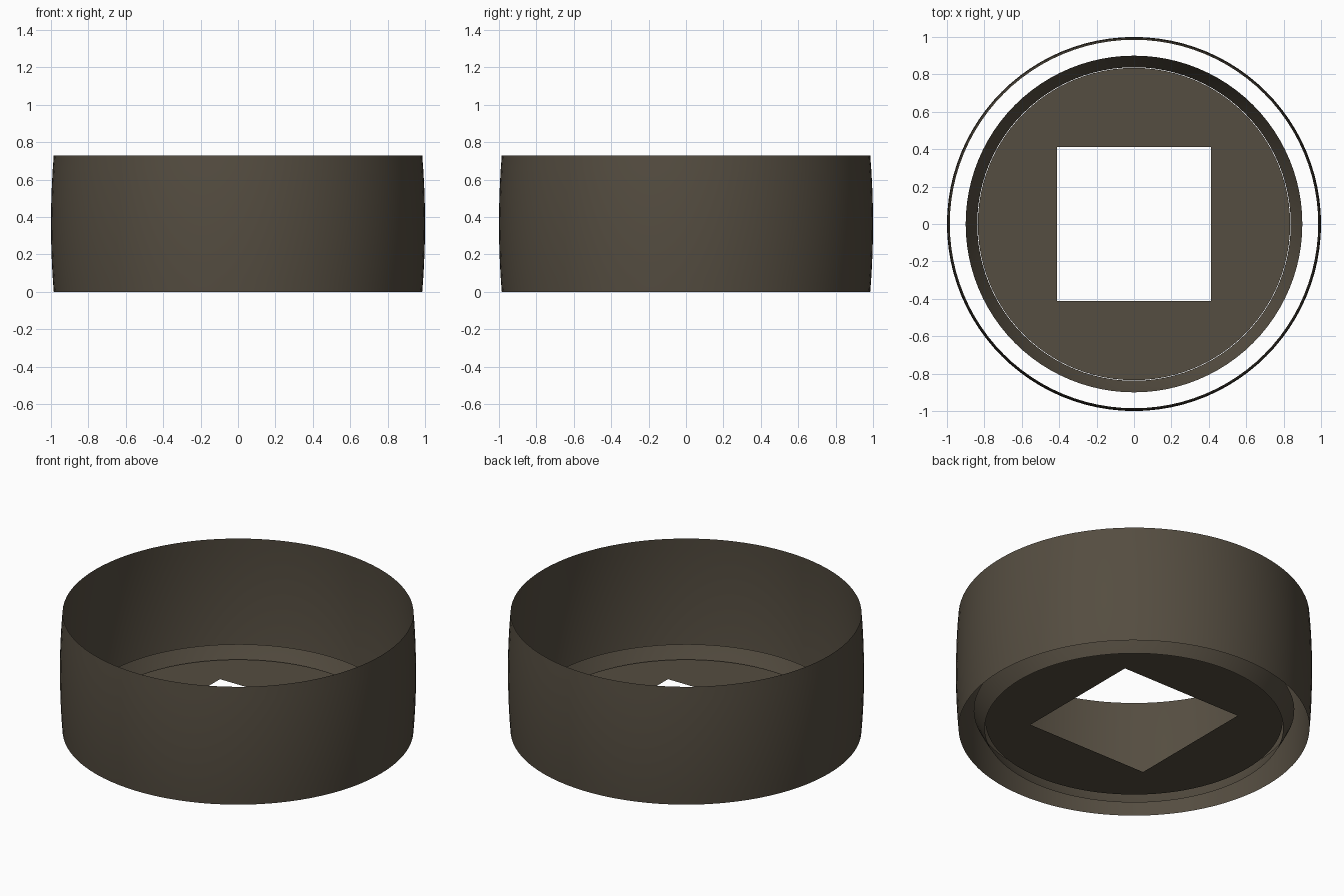
import bpy, bmesh, math

if "Cube" in bpy.data.objects:
    bpy.data.objects.remove(bpy.data.objects["Cube"])

SEG = 96
mat = bpy.data.materials.new("dark brown")
mat.diffuse_color = (0.09, 0.074, 0.052, 1)
mat.use_nodes = True
mat.node_tree.nodes["Principled BSDF"].inputs["Base Color"].default_value = mat.diffuse_color


def circle(r, z):
    return [(r * math.cos(2 * math.pi * i / SEG), r * math.sin(2 * math.pi * i / SEG), z)
            for i in range(SEG)]


def square(h, z):
    """Square outline sampled at the same angles as circle()."""
    pts = []
    for x, y, _ in circle(1, 0):
        k = h / max(abs(x), abs(y))
        pts.append((x * k, y * k, z))
    return pts


def loft(name, loops, flip=False):
    """Open sheet running through a list of closed loops."""
    bm = bmesh.new()
    rows = [[bm.verts.new(p) for p in loop] for loop in loops]
    for a, b in zip(rows, rows[1:]):
        for i in range(SEG):
            j = (i + 1) % SEG
            f = bm.faces.new((a[i], a[j], b[j], b[i]))
            f.smooth = True
            if flip:
                f.normal_flip()
    me = bpy.data.meshes.new(name)
    bm.to_mesh(me)
    bm.free()
    me.materials.append(mat)
    ob = bpy.data.objects.new(name, me)
    bpy.context.collection.objects.link(ob)
    return ob


# Outer band: thin wall with a slight barrel bulge
H = 0.73
N = 10
loft("outer_band", [circle(1.0 - 0.015 * (2 * i / N - 1) ** 2, H * i / N) for i in range(N + 1)])

# Inner collar: shallow flared ring, free of the band
loft("inner_collar", [circle(0.838, 0.0), circle(0.87, 0.055), circle(0.90, 0.115)], flip=True)

# Base plate: flat disc with a square hole
loft("base_plate", [square(0.413, 0.05), circle(0.835, 0.05)], flip=True)
